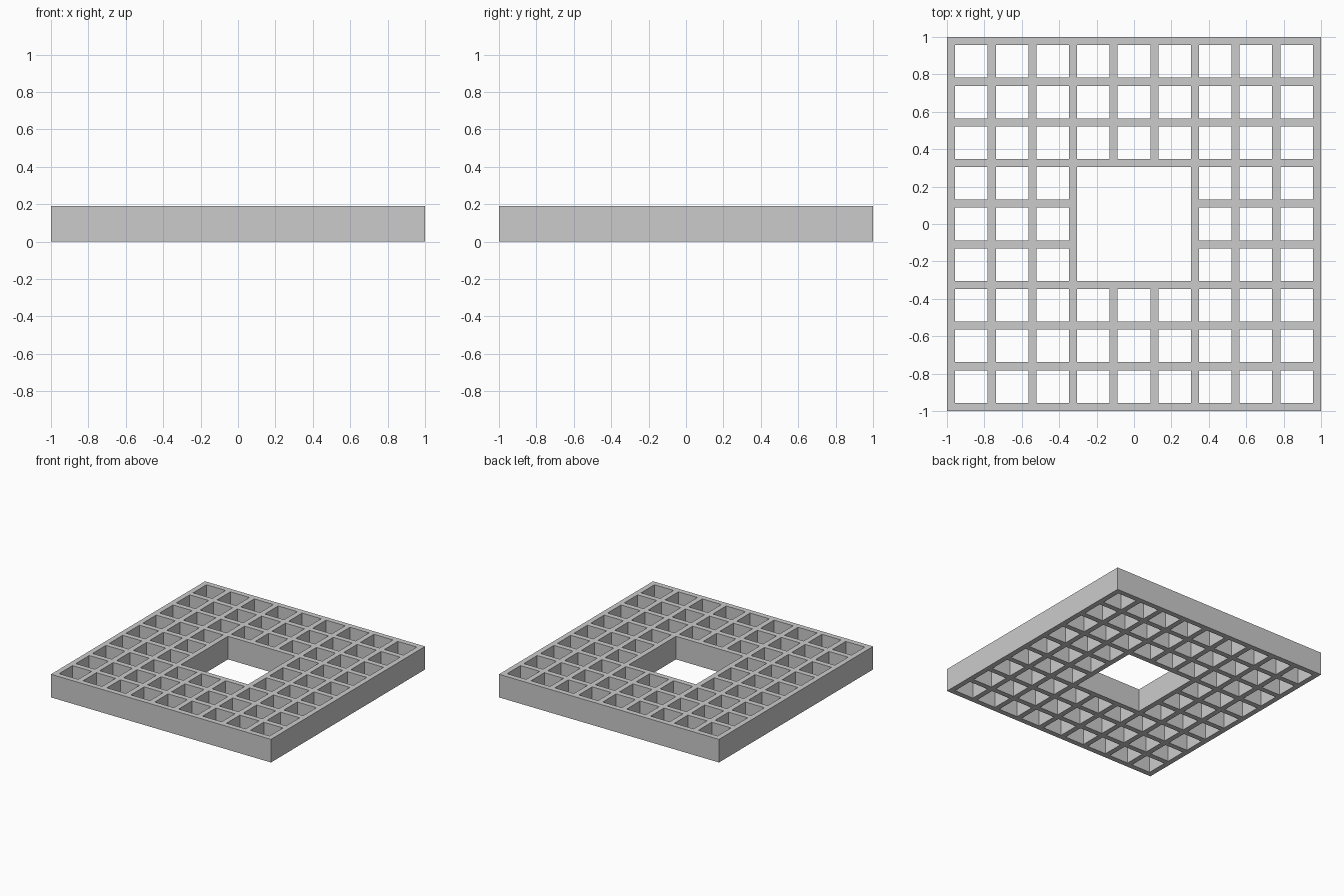
import bpy, bmesh

if "Cube" in bpy.data.objects:
    bpy.data.objects.remove(bpy.data.objects["Cube"])

CELLS = 9
HEIGHT = 0.19
WALL = 2 / 46            # wall thickness
PITCH = (2 - WALL) / CELLS

# Wall edge positions along one axis: strips alternate wall, opening, wall...
edges = []
for k in range(CELLS + 1):
    start = -1 + k * PITCH
    edges += [start, start + WALL]


def is_open(i, j):
    """Small square openings, plus the large central opening three cells wide."""
    centre = 7 <= i <= 11 and 7 <= j <= 11
    return centre or (i % 2 == 1 and j % 2 == 1)


# Flat lattice plan, with shared vertices
bm = bmesh.new()
n = len(edges)
verts = [[bm.verts.new((x, y, 0)) for y in edges] for x in edges]
for i in range(n - 1):
    for j in range(n - 1):
        if not is_open(i, j):
            bm.faces.new((verts[i][j], verts[i + 1][j],
                          verts[i + 1][j + 1], verts[i][j + 1]))
bmesh.ops.delete(bm, geom=[v for v in bm.verts if not v.link_faces], context='VERTS')

# Raise the plan into a solid panel
result = bmesh.ops.extrude_face_region(bm, geom=bm.faces[:], use_keep_orig=True)
top = [g for g in result["geom"] if isinstance(g, bmesh.types.BMVert)]
bmesh.ops.translate(bm, verts=top, vec=(0, 0, HEIGHT))
bmesh.ops.recalc_face_normals(bm, faces=bm.faces[:])

mesh = bpy.data.meshes.new("grating_panel")
bm.to_mesh(mesh)
bm.free()
panel = bpy.data.objects.new("grating_panel", mesh)
bpy.context.collection.objects.link(panel)
